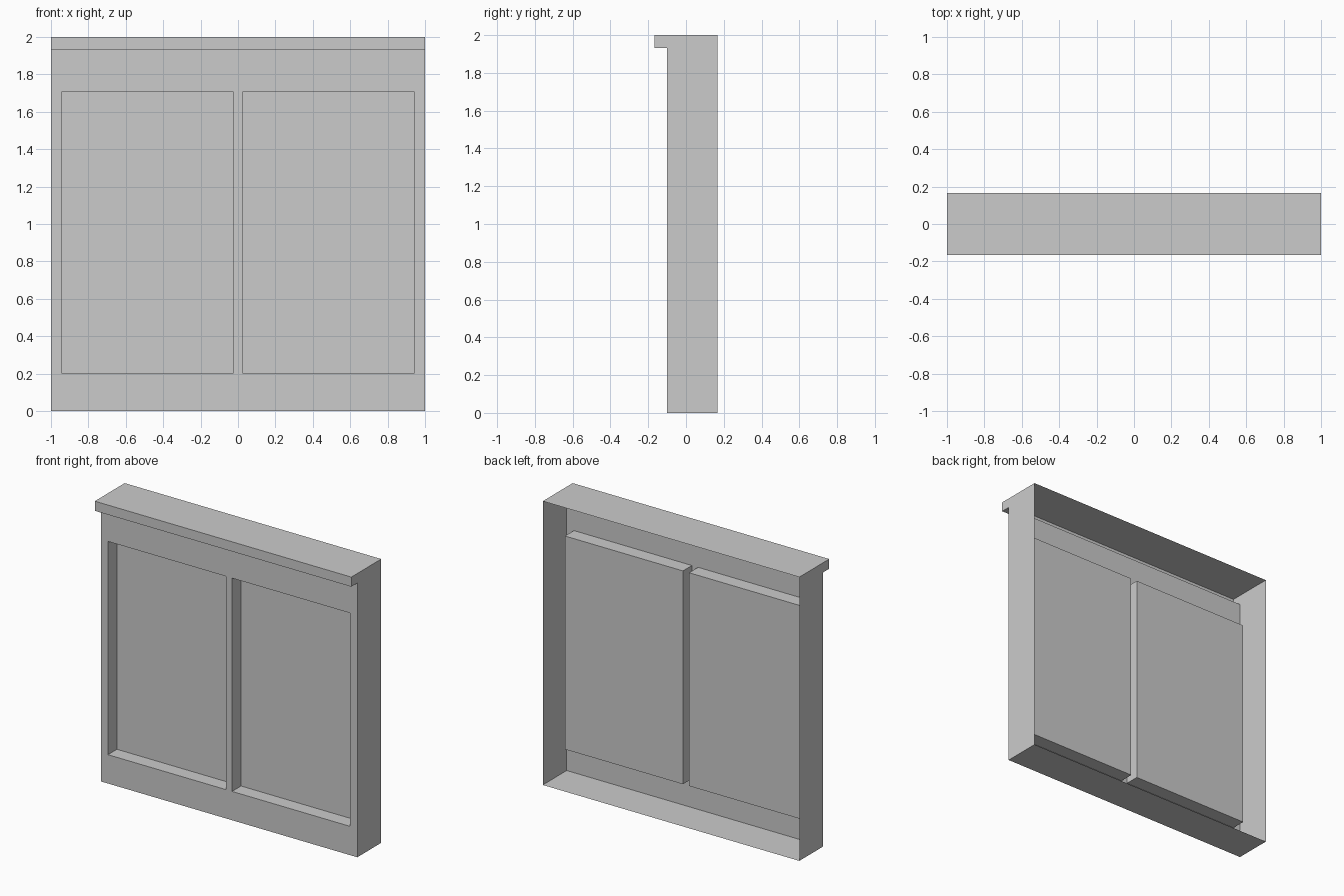
import bpy
import bmesh

if "Cube" in bpy.data.objects:
    bpy.data.objects.remove(bpy.data.objects["Cube"])

HALF_W, HALF_D = 1.0, 0.1665
WALL_Y, POCKET_Y = -0.10, 0.0
LEDGE_Z, TOP_Z = 1.932, 2.0


def finish(bm, name):
    mesh = bpy.data.meshes.new(name)
    bm.to_mesh(mesh)
    bm.free()
    obj = bpy.data.objects.new(name, mesh)
    bpy.context.collection.objects.link(obj)
    return obj


# Outer casing: side profile (y, z) swept across x, open at the back
profile = [(HALF_D, 0), (WALL_Y, 0), (WALL_Y, LEDGE_Z),
           (-HALF_D, LEDGE_Z), (-HALF_D, TOP_Z), (HALF_D, TOP_Z)]
bm = bmesh.new()
left = [bm.verts.new((-HALF_W, y, z)) for y, z in profile]
right = [bm.verts.new((HALF_W, y, z)) for y, z in profile]
for i in range(len(profile) - 1):
    if i != 1:  # the front wall is its own part
        bm.faces.new((left[i], right[i], right[i + 1], left[i + 1]))
bm.faces.new(left)
bm.faces.new(right[::-1])
finish(bm, "outer_casing")

# Front wall: a sheet grid with two panes pushed back into pockets
xs = [-HALF_W, -0.944, -0.024, 0.024, 0.944, HALF_W]
zs = [0, 0.203, 1.706, LEDGE_Z]
bm = bmesh.new()
grid = [[bm.verts.new((x, WALL_Y, z)) for x in xs] for z in zs]
panes = []
for r in range(len(zs) - 1):
    for c in range(len(xs) - 1):
        face = bm.faces.new((grid[r][c], grid[r][c + 1],
                             grid[r + 1][c + 1], grid[r + 1][c]))
        if r == 1 and c in (1, 3):
            panes.append(face)
pushed = bmesh.ops.extrude_discrete_faces(bm, faces=panes)["faces"]
for face in pushed:
    bmesh.ops.translate(bm, verts=face.verts[:], vec=(0, POCKET_Y - WALL_Y, 0))
# Merge the flat wall strips around the pockets
bmesh.ops.dissolve_limit(bm, angle_limit=0.01, verts=[],
                         edges=[e for e in bm.edges if len(e.link_faces) == 2
                                and e.calc_face_angle() < 0.01 and abs(e.verts[0].co.x) > 0.9
                                and e.verts[0].co.x * e.verts[1].co.x > 0])
finish(bm, "front_wall_with_panes")
